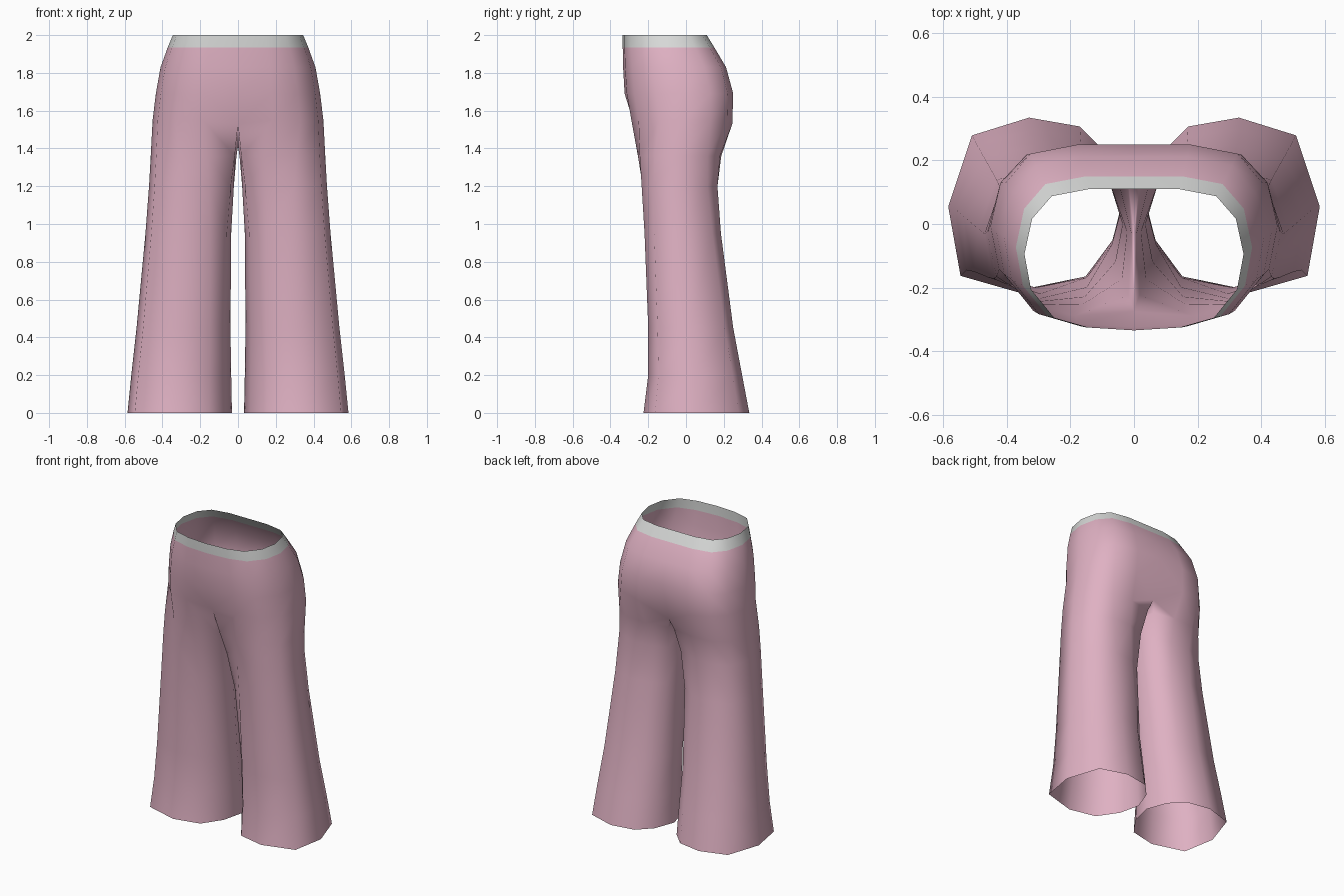
import bpy
import bmesh

cube = bpy.data.objects.get("Cube")
if cube:
    bpy.data.objects.remove(cube, do_unlink=True)


def make_material(name, color):
    mat = bpy.data.materials.new(name)
    mat.use_nodes = True
    mat.diffuse_color = color
    mat.node_tree.nodes["Principled BSDF"].inputs["Base Color"].default_value = color
    return mat


pink = make_material("pink_cloth", (0.74, 0.44, 0.545, 1))
grey = make_material("pale_grey_band", (0.69, 0.70, 0.69, 1))

# Cross-sections as (fraction outwards, fraction back to front).
# Order: back seam, round the outer side, front seam, inner thigh.
BACK, FRONT, INNER = 0, 8, 9
HIP = [(0, 0), (.41, 0), (.75, .05), (.93, .21), (1, .46),
       (.94, .71), (.73, .91), (.41, .98), (0, 1), (0, .5)]
LEG = [(.09, .21), (.25, .05), (.54, 0), (.865, .1), (1, .5),
       (.93, .89), (.54, 1), (.22, .93), (.06, .7), (0, .45)]

# Levels: height, inner x, outer x, front y, back y, hip-to-leg blend
HIP_LEVELS = [
    (2.00, 0, .345, -.335, .11, 0),
    (1.935, 0, .372, -.335, .15, 0),
    (1.83, 0, .41, -.333, .212, 0),
    (1.69, 0, .435, -.325, .25, 0),
    (1.55, 0, .452, -.30, .245, 0),
]
LEG_LEVELS = [
    (1.36, .008, .462, -.272, .195, .35),
    (1.20, .022, .471, -.25, .175, .6),
    (.95, .036, .49, -.225, .188, .85),
    (.45, .04, .537, -.20, .25, 1),
    (.20, .036, .565, -.20, .297, 1),
    (0, .032, .585, -.225, .335, 1),
]


def ring(bm, level, count):
    z, x_in, x_out, front, back, blend = level
    verts = []
    for (hx, hy), (lx, ly) in list(zip(HIP, LEG))[:count]:
        fx = hx + (lx - hx) * blend
        fy = hy + (ly - hy) * blend
        verts.append(bm.verts.new((x_in + (x_out - x_in) * fx,
                                   back + (front - back) * fy, z)))
    return verts


def bridge(bm, upper, lower, closed):
    n = len(lower)
    for i in range(n if closed else n - 1):
        j = (i + 1) % n
        bm.faces.new((upper[i], upper[j], lower[j], lower[i]))


bm = bmesh.new()

# Hips: open half rings, the last one extended by the crotch point
hips = [ring(bm, level, 9) for level in HIP_LEVELS]
for upper, lower in zip(hips, hips[1:]):
    bridge(bm, upper, lower, closed=False)
crotch = hips[-1]
crotch[FRONT].co.yz = (-.275, 1.53)
crotch[BACK].co.yz = (.185, 1.43)
crotch[BACK + 1].co.z = 1.53
crotch.append(bm.verts.new((0, -.02, 1.41)))

# Leg: closed rings down to the open hem
legs = [crotch] + [ring(bm, level, 10) for level in LEG_LEVELS]
for upper, lower in zip(legs, legs[1:]):
    bridge(bm, upper, lower, closed=True)

# Waistband colour by height
for face in bm.faces:
    face.smooth = True
    face.material_index = int(face.calc_center_median().z > 1.94)

mesh = bpy.data.meshes.new("flared_trousers")
bm.to_mesh(mesh)
bm.free()
mesh.materials.append(pink)
mesh.materials.append(grey)
trousers = bpy.data.objects.new("flared_trousers", mesh)
bpy.context.collection.objects.link(trousers)

# Other half
mirror = trousers.modifiers.new("mirror", 'MIRROR')
mirror.use_axis[0] = True
mirror.use_mirror_merge = True
mirror.merge_threshold = 0.001
